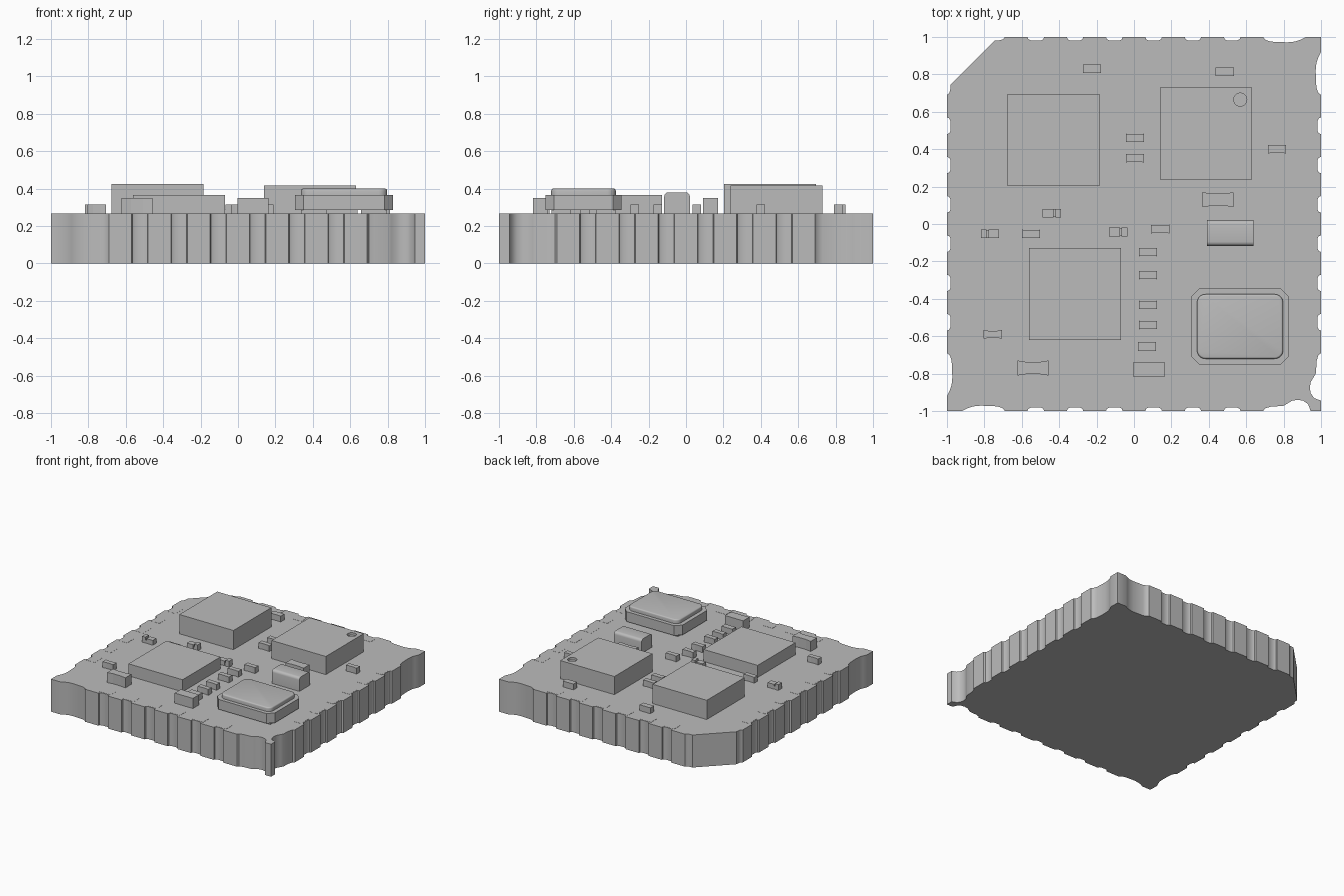
import bpy, bmesh, math

if "Cube" in bpy.data.objects:
    bpy.data.objects.remove(bpy.data.objects["Cube"], do_unlink=True)

GREY = (0.5, 0.5, 0.5, 1)
grey = bpy.data.materials.new("plain grey")
grey.use_nodes = True
grey.diffuse_color = GREY
grey.node_tree.nodes["Principled BSDF"].inputs["Base Color"].default_value = GREY

TOP = 0.267      # upper face of the board


def prism(name, outline, z0, z1, smooth=False, bevel=None):
    """Extrude an outline upwards; bevel = (width, segments, edge rule)."""
    bm = bmesh.new()
    face = bm.faces.new([bm.verts.new((x, y, z0)) for x, y in outline])
    up = bmesh.ops.extrude_face_region(bm, geom=[face])["geom"]
    bmesh.ops.translate(bm, vec=(0, 0, z1 - z0),
                        verts=[g for g in up if isinstance(g, bmesh.types.BMVert)])
    bmesh.ops.recalc_face_normals(bm, faces=bm.faces)
    if bevel:
        width, segments, rule = bevel
        bmesh.ops.bevel(bm, geom=[e for e in bm.edges if rule(e, z1)], offset=width,
                        segments=segments, profile=0.5, affect="EDGES")
    mesh = bpy.data.meshes.new(name)
    bm.to_mesh(mesh)
    bm.free()
    mesh.materials.append(grey)
    obj = bpy.data.objects.new(name, mesh)
    bpy.context.collection.objects.link(obj)
    if smooth:
        bpy.ops.object.select_all(action="DESELECT")
        obj.select_set(True)
        bpy.context.view_layer.objects.active = obj
        bpy.ops.object.shade_smooth_by_angle(angle=math.radians(35))
    return obj


def rect(x, y, w, d):
    return [(x - w / 2, y - d / 2), (x + w / 2, y - d / 2),
            (x + w / 2, y + d / 2), (x - w / 2, y + d / 2)]


def rounded(x, y, w, d, r, steps):
    """Rectangle with round corners; one step gives chamfers."""
    pts = []
    for k, (sx, sy) in enumerate([(1, 1), (-1, 1), (-1, -1), (1, -1)]):
        for i in range(steps + 1):
            a = math.pi / 2 * (k + i / steps)
            pts.append((x + sx * (w / 2 - r) + r * math.cos(a),
                        y + sy * (d / 2 - r) + r * math.sin(a)))
    return pts


def on_edge(side, u, depth):
    """Point on one of the four board sides, counted round from the front."""
    x, y = u, -1 + depth
    for _ in range(side):
        x, y = -y, x
    return x, y


# Board: scalloped sides, long end slots, one cut corner, one corner with holes
ENDS = {
    "plain": [(.69, 0), (.70, .014), (.73, .025), (.82, .029), (.86, .025), (.89, .015), (.92, 0)],
    "cut": [(.69, 0), (.70, .012), (.72, .018), (.745, .02)],
    "hole": [(.69, 0), (.70, .014), (.73, .023), (.80, .028), (.82, .04), (.845, .055),
             (.875, .06), (.905, .055), (.93, .038), (.945, 0)],
}
CORNERS = ["plain", "hole", "plain", "cut"]
NOTCHES = [0.21 * (i - 2.5) for i in range(6)]

outline = []
for side in range(4):
    start, end = CORNERS[side], CORNERS[(side + 1) % 4]
    path = [(-u, d) for u, d in reversed(ENDS[start])]
    for c in NOTCHES:
        path += [(c + s * w, d) for s, w, d in [(-1, .044, 0), (-1, .04, .012), (-1, .025, .02),
                                                (1, .025, .02), (1, .04, .012), (1, .044, 0)]]
    path += ENDS[end]
    if end != "cut":
        path.append((1, 0))
    outline += [on_edge(side, u, d) for u, d in path]
prism("board", outline, 0, TOP, smooth=True)

# Thin contact pads behind the notches
for side in range(4):
    for c in NOTCHES:
        corners = [(c - .05, .1), (c - .05, .025), (c + .05, .025), (c + .05, .1)]
        prism("contact_pad", [on_edge(side, u, d) for u, d in corners], TOP, TOP + .001)

# Square packages
prism("rear_right_package", rect(-.43, .45, .492, .492), TOP, .425)
marked = prism("rear_left_package", rect(.385, .485, .492, .492), TOP, .416)
prism("front_right_package", rect(-.315, -.375, .492, .492), TOP, .366)

# Round dimple in the corner of one package
cutter = prism("dimple_cutter", rounded(.568, .665, .07, .07, .035, 8), .396, .5)
cutter.hide_render = True
mod = marked.modifiers.new("dimple", "BOOLEAN")
mod.operation, mod.solver, mod.object = "DIFFERENCE", "EXACT", cutter
bpy.context.view_layer.objects.active = marked
bpy.ops.object.modifier_apply(modifier=mod.name)
bpy.data.objects.remove(cutter, do_unlink=True)


# Crystal can: feet, body with cut corners, rounded lid
def top_edge(e, z):
    return all(abs(v.co.z - z) < 1e-5 for v in e.verts)


def long_top_edge(e, z):
    return top_edge(e, z) and abs(e.verts[0].co.y - e.verts[1].co.y) < 1e-5


for sx in (-1, 1):
    for sy in (-1, 1):
        prism("crystal_foot", rect(.567 + sx * .16, -.548 + sy * .12, .14, .1), TOP, .288)
prism("crystal_body", rounded(.567, -.548, .525, .405, .045, 1), .285, .366)
prism("crystal_lid", rounded(.567, -.548, .46, .345, .045, 6), .366, .4,
      smooth=True, bevel=(.01, 3, top_edge))

# Block with rounded long edges
prism("rounded_block", rect(.515, -.048, .25, .137), TOP, .38,
      smooth=True, bevel=(.022, 4, long_top_edge))


# Small chips, most with a narrow waist
def chip(name, x, y, w, d, z, waist=True):
    pts = rect(x, y, w, d)
    if waist:
        n = d * .4
        pts = [pts[0], (x - w * .2, y - n), (x + w * .2, y - n), pts[1],
               pts[2], (x + w * .2, y + n), (x - w * .2, y + n), pts[3]]
    prism(name, pts, TOP, z)


for x, y in [(.005, .46), (.005, .352), (.765, .4), (-.55, -.053), (.14, -.027), (.075, -.15),
             (.075, -.273), (.075, -.433), (.075, -.54), (-.755, -.59)]:
    chip("small_chip", x, y, .097, .046, .315)
for x, y in [(-.225, .83), (.485, .815), (.07, -.655)]:
    chip("small_plain_chip", x, y, .097, .046, .315, waist=False)
for x, y, waist in [(.45, .13, True), (-.54, -.77, True), (.08, -.778, False)]:
    chip("medium_chip", x, y, .165, .08, .35, waist)

# Two-part chips with a lower middle
for x, y, s in [(-.44, .057, 1), (-.77, -.053, -1), (-.085, -.043, 1)]:
    prism("split_chip_middle", rect(x, y, .09, .04), TOP, .29)
    prism("split_chip_cap", rect(x + s * .034, y, .03, .046), TOP, .315)
    prism("split_chip_body", rect(x - s * .02, y, .058, .046), TOP, .306)
